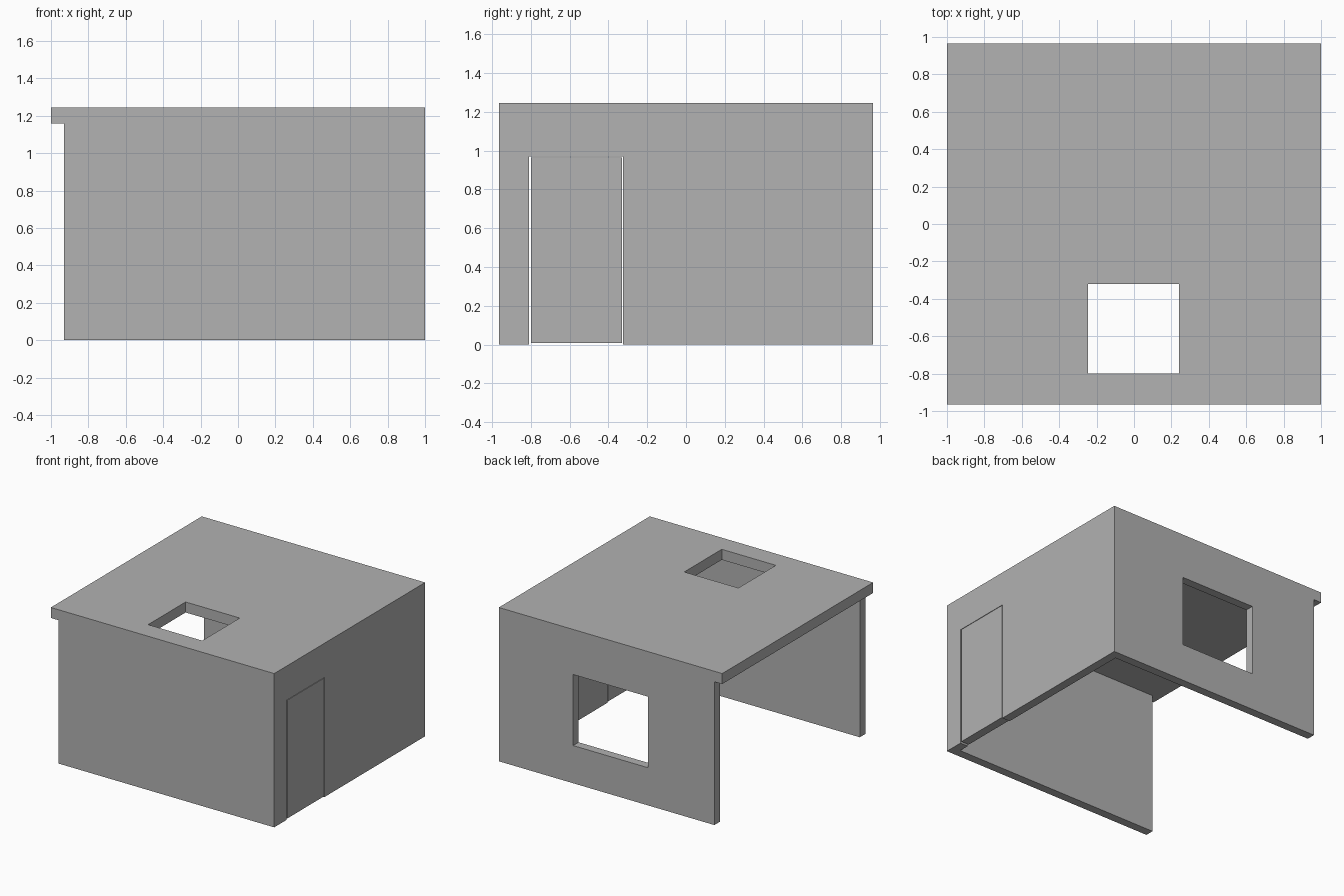
import bpy
import bmesh
from mathutils import Vector

cube = bpy.data.objects.get("Cube")
if cube:
    bpy.data.objects.remove(cube, do_unlink=True)

grey = bpy.data.materials.new("plain grey")
grey.use_nodes = True
colour = (0.445, 0.445, 0.445, 1)
grey.diffuse_color = colour
grey.node_tree.nodes["Principled BSDF"].inputs["Base Color"].default_value = colour

# Overall sizes
X, Y, HEIGHT = 1.0, 0.965, 1.245
WALL = 0.07
WALL_TOP = 1.16
OPEN_X = -0.93


def box(name, low, high):
    """Flat-sided block between two opposite corners."""
    low, high = Vector(low), Vector(high)
    bm = bmesh.new()
    bmesh.ops.create_cube(bm, size=1)
    for v in bm.verts:
        v.co = (low + high) / 2 + v.co * (high - low)
    mesh = bpy.data.meshes.new(name)
    bm.to_mesh(mesh)
    bm.free()
    mesh.materials.append(grey)
    obj = bpy.data.objects.new(name, mesh)
    bpy.context.collection.objects.link(obj)
    return obj


def cut(obj, low, high):
    """Cut a block-shaped opening and remove the cutter."""
    cutter = box("cutter", low, high)
    cutter.hide_render = True
    mod = obj.modifiers.new("opening", "BOOLEAN")
    mod.operation = "DIFFERENCE"
    mod.solver = "EXACT"
    mod.object = cutter
    bpy.context.view_layer.objects.active = obj
    bpy.ops.object.modifier_apply(modifier=mod.name)
    bpy.data.objects.remove(cutter, do_unlink=True)


# Roof slab with a square skylight, overhanging the open side
roof = box("roof", (-X, -Y, WALL_TOP), (X, Y, HEIGHT))
cut(roof, (-0.245, -0.80, 1), (0.24, -0.32, 2))

# Solid front wall
box("front_wall", (OPEN_X, -Y, 0), (X, -Y + WALL, WALL_TOP))

# Back wall with a window opening
back = box("back_wall", (OPEN_X, Y - WALL, 0), (X, Y, WALL_TOP))
cut(back, (-0.335, 0.5, 0.305), (0.335, 1.5, 0.88))

# Side wall with a doorway
side = box("side_wall", (X - WALL, -Y + WALL, 0), (X, Y - WALL, WALL_TOP))
cut(side, (0.5, -0.808, -0.5), (1.5, -0.325, 0.969))

# Door leaf, flush with the wall and slightly clear of the frame
box("door", (X - WALL, -0.798, 0.008), (X, -0.329, 0.965))
